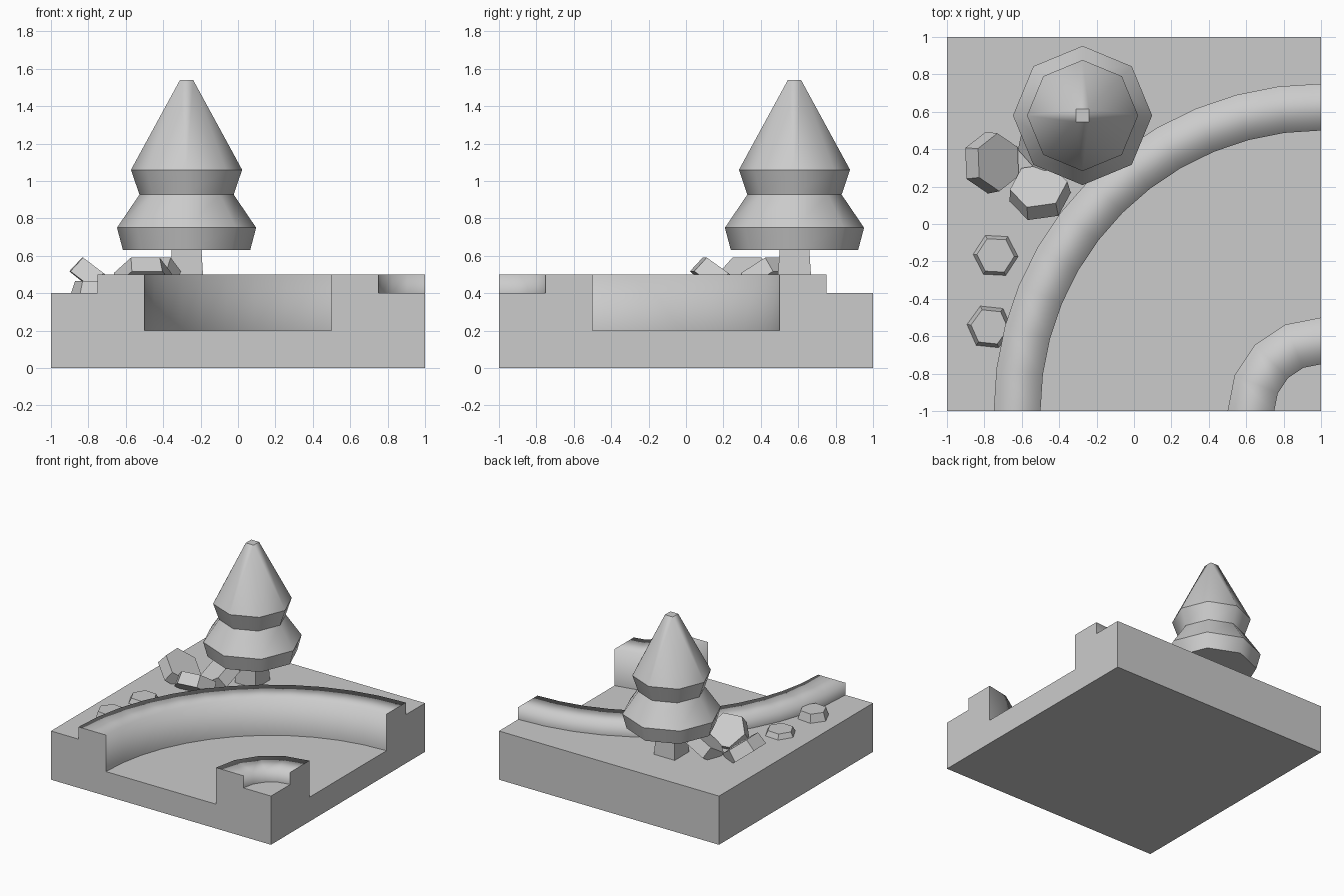
import bpy, bmesh
from math import cos, sin, pi, radians
from mathutils import Matrix, Vector

if "Cube" in bpy.data.objects:
    bpy.data.objects.remove(bpy.data.objects["Cube"])


def finish(bm, name, matrix=None):
    if matrix:
        bm.transform(matrix)
    bmesh.ops.recalc_face_normals(bm, faces=bm.faces)
    me = bpy.data.meshes.new(name)
    bm.to_mesh(me)
    bm.free()
    ob = bpy.data.objects.new(name, me)
    bpy.context.collection.objects.link(ob)
    return ob


def ring(bm, r, z, n, rot=0.0):
    return [bm.verts.new((r * cos(rot + 2 * pi * i / n), r * sin(rot + 2 * pi * i / n), z))
            for i in range(n)]


def bridge(bm, a, b, smooth=False):
    n = len(a)
    for i in range(n):
        j = (i + 1) % n
        bm.faces.new((a[i], a[j], b[j], b[i])).smooth = smooth


def frustum(name, r0, r1, h, n, rot, matrix):
    bm = bmesh.new()
    a, b = ring(bm, r0, 0, n, rot), ring(bm, r1, h, n, rot)
    bridge(bm, a, b)
    bm.faces.new(a)
    bm.faces.new(b)
    return finish(bm, name, matrix)


# Terrain tile: curved channel with raised banks, centred on the corner (1, -1)
bm = bmesh.new()


def arc(r, z, n):
    return [bm.verts.new((1 - r * cos(pi / 2 * i / n), -1 + r * sin(pi / 2 * i / n), z))
            for i in range(n + 1)]


profile = [(.25, .4, 4), (.25, .5, 4), (.5, .5, 4), (.5, .2, 4),
           (1.5, .2, 12), (1.5, .5, 12), (1.75, .5, 12), (1.75, .4, 12)]
arcs = [arc(*p) for p in profile]
for k in (0, 1, 2, 4, 5, 6):  # smooth bank walls and tops
    a, b = arcs[k], arcs[k + 1]
    for i in range(len(a) - 1):
        bm.faces.new((a[i], a[i + 1], b[i + 1], b[i])).smooth = True
corners = [(1, -1), (1, 1), (-1, 1), (-1, -1)]
low = [bm.verts.new((x, y, 0)) for x, y in corners]
top = [bm.verts.new((x, y, .4)) for x, y in corners]
bm.faces.new(arcs[3] + arcs[4][::-1])                      # channel bed
bm.faces.new([top[0]] + arcs[0])                           # inner ground
bm.faces.new([top[3]] + arcs[7] + [top[1], top[2]])        # outer ground
bm.faces.new([low[0], top[0]] + [a[0] for a in arcs] + [top[3], low[3]])
bm.faces.new([low[0], top[0]] + [a[-1] for a in arcs] + [top[1], low[1]])
bm.faces.new([low[1], top[1], top[2], low[2]])
bm.faces.new([low[2], top[2], top[3], low[3]])
bm.faces.new(low)
finish(bm, "terrain_tile")

# Tree: square trunk and two-tiered octagonal foliage
tree = Vector((-.275, .58, 0))
frustum("tree_trunk", .095 * 2 ** .5, .079 * 2 ** .5, .25, 4, pi / 4,
        Matrix.Translation(tree + Vector((0, 0, .39))))
bm = bmesh.new()
tiers = [ring(bm, r, z, 8) for r, z in ((.34, .63), (.372, .75), (.252, .927), (.297, 1.06))]
for a, b in zip(tiers, tiers[1:]):
    bridge(bm, a, b, True)
tip = ring(bm, .05, 1.54, 4, pi / 4)
crown = tiers[-1]
for i in range(4):
    c0, c1, c2 = crown[2 * i], crown[2 * i + 1], crown[(2 * i + 2) % 8]
    for tri in ((c0, c1, tip[i]), (c1, c2, tip[i]), (c2, tip[(i + 1) % 4], tip[i])):
        bm.faces.new(tri).smooth = True
bm.faces.new(tip)
bm.faces.new(tiers[0])
for e in bm.edges:  # crisp tier rims
    if abs(e.verts[0].co.z - e.verts[1].co.z) < 1e-4:
        e.smooth = False
finish(bm, "tree_foliage", Matrix.Translation(tree))

# Two low hexagonal stones
for i, (x, y, h, rot) in enumerate(((-.74, -.168, .05, -3), (-.772, -.55, .075, -6))):
    frustum(f"low_stone_{i + 1}", .125, .1, h, 6, radians(rot),
            Matrix.Translation((x, y, .39)))

# Cluster of three hexagonal rocks tilted towards each other
for i, (x, y, az) in enumerate(((-.725, .33, 2), (-.51, .205, 98), (-.49, .41, 222))):
    m = (Matrix.Translation((x, y, .508)) @ Matrix.Rotation(radians(az), 4, 'Z')
         @ Matrix.Rotation(radians(38), 4, 'Y') @ Matrix.Translation((0, 0, -.1)))
    frustum(f"tilted_rock_{i + 1}", .165, .155, .1, 6, pi / 6, m)
